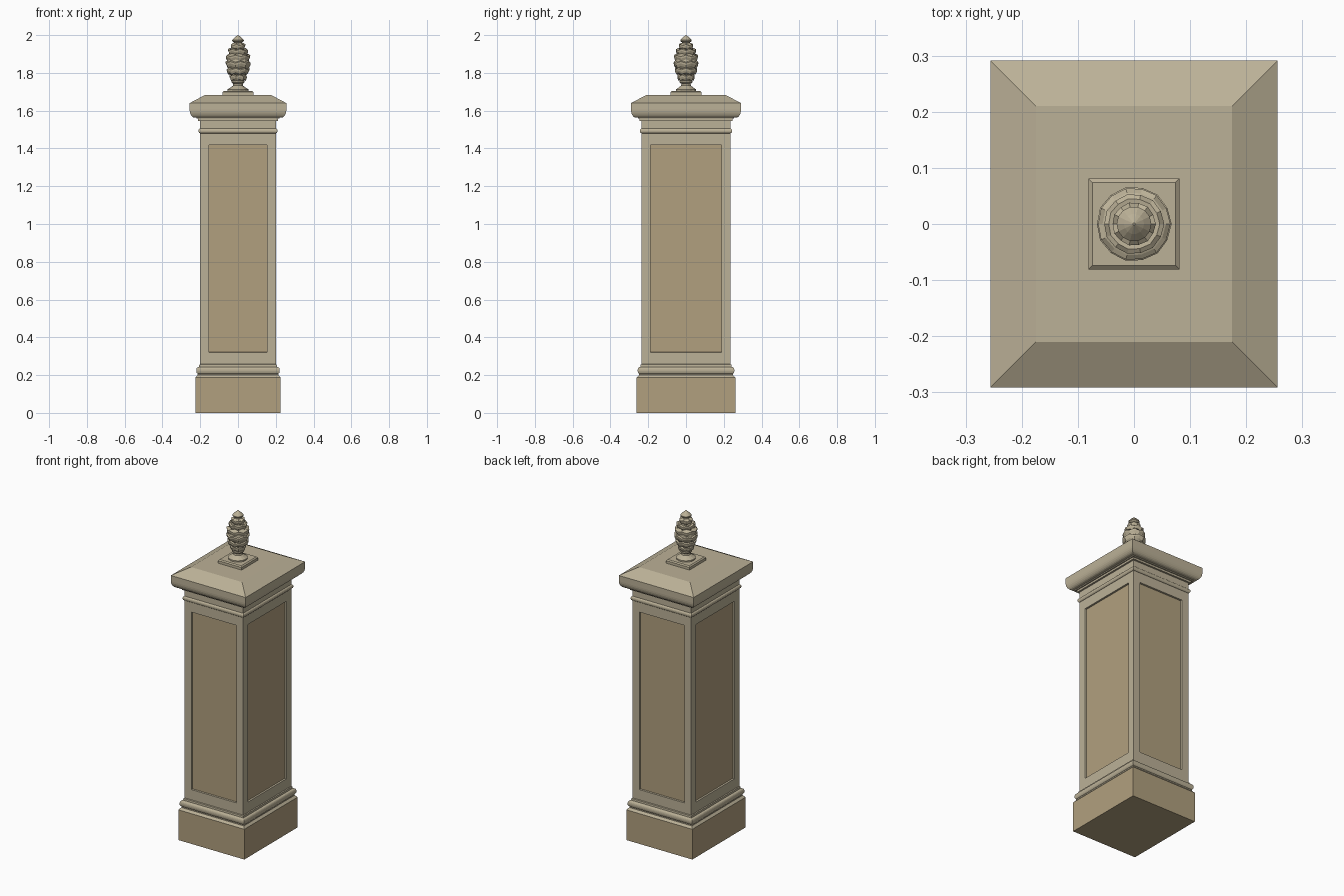
import bpy, bmesh, math

if "Cube" in bpy.data.objects:
    bpy.data.objects.remove(bpy.data.objects["Cube"])

def material(name, col):
    m = bpy.data.materials.new(name)
    m.diffuse_color = (*col, 1)
    m.use_nodes = True
    m.node_tree.nodes["Principled BSDF"].inputs["Base Color"].default_value = m.diffuse_color
    return m

stone = material("light_stone", (0.50, 0.44, 0.31))
tan = material("tan_stone", (0.44, 0.35, 0.21))

def finish(name, bm, mats):
    me = bpy.data.meshes.new(name)
    bm.normal_update()
    bm.to_mesh(me)
    bm.free()
    for m in mats:
        me.materials.append(m)
    ob = bpy.data.objects.new(name, me)
    bpy.context.collection.objects.link(ob)
    return ob

def loft(rings, bottom=False, top=False):
    """Skin a stack of point rings into a bmesh."""
    bm = bmesh.new()
    vs = [[bm.verts.new(p) for p in r] for r in rings]
    n = len(vs[0])
    for a, b in zip(vs, vs[1:]):
        for i in range(n):
            j = (i + 1) % n
            bm.faces.new((a[i], a[j], b[j], b[i]))
    if bottom:
        bm.faces.new(vs[0][::-1])
    if top:
        bm.faces.new(vs[-1])
    return bm

def rect(d, z, hx=0.20, hy=0.235):
    x, y = hx + d, hy + d
    return [(-x, -y, z), (x, -y, z), (x, y, z), (-x, y, z)]

def bead(r_in, z0, z1, bulge, n=8):
    """Half-round moulding profile as (offset, height) pairs."""
    return [(r_in + bulge * math.sin(math.pi * i / n),
             (z0 + z1) / 2 - (z1 - z0) / 2 * math.cos(math.pi * i / n)) for i in range(n + 1)]

def rect_part(name, profile, mats=(stone,), **caps):
    return finish(name, loft([rect(d, z) for d, z in profile], **caps), mats)

# Plinth and its moulding
rect_part("base_plinth", [(0.026, 0), (0.026, 0.187)], (tan,), bottom=True)
rect_part("base_moulding", [(0.026, 0.187), (0.014, 0.200), (0.014, 0.207)]
          + bead(0.012, 0.207, 0.242, 0.009) + [(0.006, 0.244), (0.005, 0.255), (0, 0.258)])

# Shaft with a recessed panel on every side
bm = loft([rect(0, z) for z in (0.258, 0.275, 1.465, 1.548)])
panels = [f for f in bm.faces if f.calc_area() > 0.3]
bm.normal_update()
bmesh.ops.inset_individual(bm, faces=panels, thickness=0.065, depth=0)
bmesh.ops.inset_individual(bm, faces=panels, thickness=0.002, depth=-0.010)
for f in panels:
    f.material_index = 1
finish("shaft", bm, (stone, tan))
rect_part("neck_bead", bead(0, 1.480, 1.506, 0.009))

# Cap with rounded underside and sloped top
ovolo = [(0.030 + 0.026 * math.sin(t), 1.605 - 0.042 * math.cos(t))
         for t in [math.pi / 2 * i / 6 for i in range(7)]]
rect_part("cap", [(0, 1.546), (0.011, 1.546), (0.011, 1.558), (0.018, 1.558), (0.020, 1.563)]
          + ovolo + [(0.056, 1.640), (-0.025, 1.683)], top=True)

# Finial foot
finish("finial_plinth", loft([rect(d, z, 0, 0) for d, z in
       [(0.081, 1.683), (0.081, 1.699), (0.074, 1.705)]], top=True), (stone,))

# Finial: turned stem, tiers of scales, pointed knob
SIDES = 14
def circle(r, z, zig=0, turn=0):
    return [((r - abs(zig) * 0.25 * (i % 2)) * math.cos((i + turn) * math.tau / SIDES),
             (r - abs(zig) * 0.25 * (i % 2)) * math.sin((i + turn) * math.tau / SIDES),
             z + zig * (1 if i % 2 else -1)) for i in range(SIDES)]

stem = [(0.055, 1.705), (0.055, 1.713), (0.040, 1.722), (0.027, 1.732), (0.025, 1.742),
        (0.034, 1.749), (0.034, 1.756), (0.030, 1.760)]
finish("finial_stem", loft([circle(r, z) for r, z in stem]), (stone,))

tiers = [(0.047, 1.775), (0.061, 1.810), (0.067, 1.846), (0.065, 1.880), (0.054, 1.912), (0.039, 1.938)]
rings = [circle(0.030, 1.760)]
for k, (r, z) in enumerate(tiers):
    zig = 0.004 * (-1) ** k
    rings += [circle(r - 0.007, z - 0.013, zig), circle(r - 0.001, z, zig),
              circle(r, z + 0.010, zig), circle(r - 0.008, z + 0.015, zig)]
rings += [circle(0.022, 1.957)]
finish("finial_scales", loft(rings), (stone,))

knob = [(0.022, 1.957), (0.021, 1.961), (0.031, 1.969), (0.031, 1.974), (0.018, 1.987), (0.002, 2.0)]
finish("finial_knob", loft([circle(r, z) for r, z in knob], top=True), (stone,))
